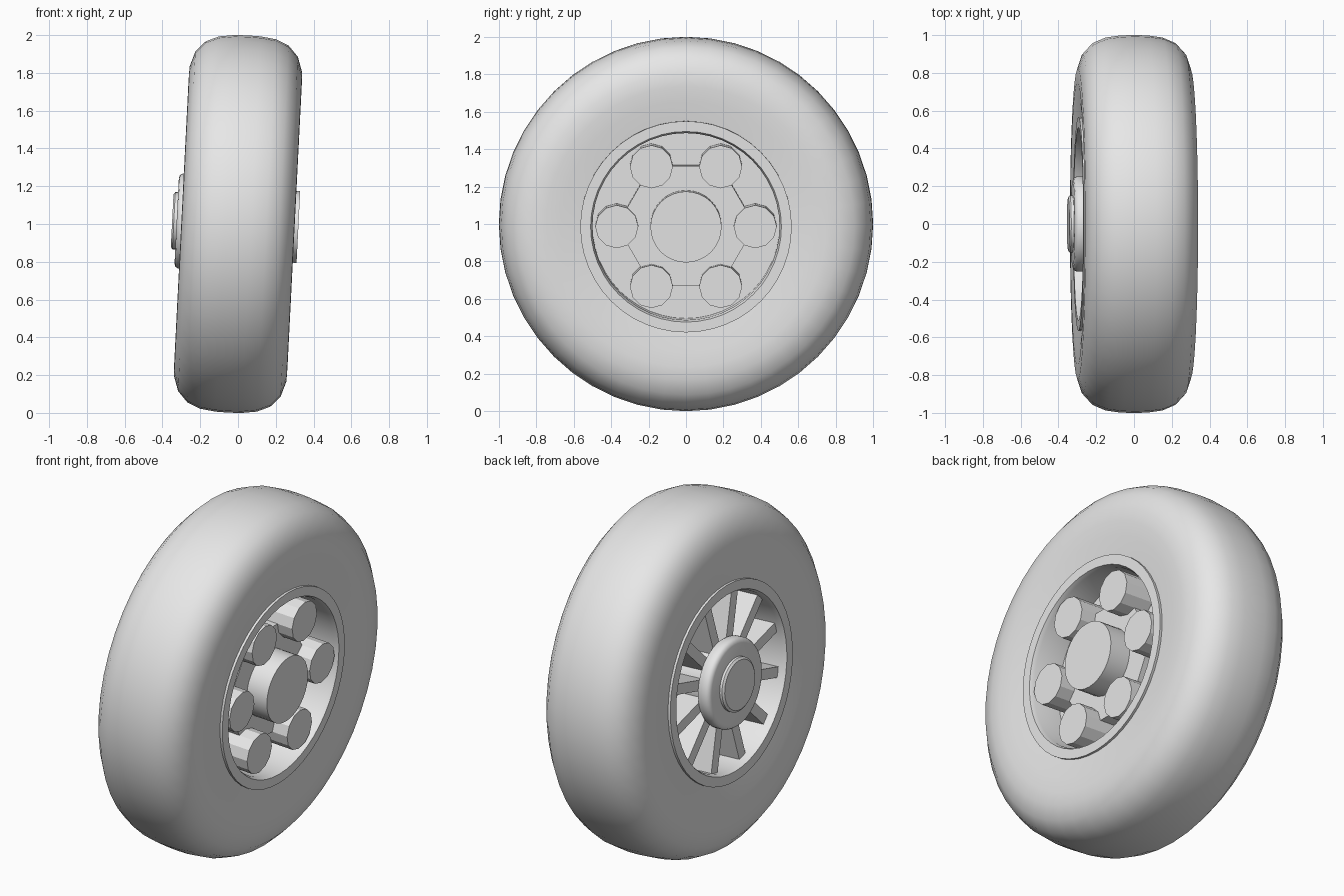
import bpy, bmesh, math
from mathutils import Matrix

if "Cube" in bpy.data.objects:
    bpy.data.objects.remove(bpy.data.objects["Cube"], do_unlink=True)

# Wheel axis runs along x, leaning slightly towards +x at the top
LEAN = Matrix.Translation((0, 0, 1)) @ Matrix.Rotation(math.radians(2.9), 4, 'Y')

grey = bpy.data.materials.new("plain_grey")
grey.use_nodes = True
grey.diffuse_color = (0.8, 0.8, 0.8, 1)
grey.node_tree.nodes["Principled BSDF"].inputs["Base Color"].default_value = (0.8, 0.8, 0.8, 1)


def finish(bm, name, smooth=None):
    bmesh.ops.remove_doubles(bm, verts=bm.verts, dist=1e-5)
    bmesh.ops.recalc_face_normals(bm, faces=bm.faces)
    mesh = bpy.data.meshes.new(name)
    bm.to_mesh(mesh)
    bm.free()
    mesh.materials.append(grey)
    obj = bpy.data.objects.new(name, mesh)
    bpy.context.collection.objects.link(obj)
    obj.matrix_world = LEAN
    if smooth:
        bpy.ops.object.select_all(action='DESELECT')
        obj.select_set(True)
        bpy.context.view_layer.objects.active = obj
        bpy.ops.object.shade_smooth_by_angle(angle=math.radians(smooth))
    return obj


def lathe(name, profile, segments=48, closed=False, smooth=None, y=0, z=0):
    """Turn (axial position, radius) points around the wheel axis."""
    bm = bmesh.new()
    rings = []
    for s in range(segments):
        a = 2 * math.pi * s / segments
        rings.append([bm.verts.new((u, y + r * math.cos(a), z + r * math.sin(a)))
                      for u, r in profile])
    count = len(profile)
    for s in range(segments):
        here, there = rings[s], rings[(s + 1) % segments]
        for i in range(count if closed else count - 1):
            j = (i + 1) % count
            bm.faces.new((here[i], here[j], there[j], there[i]))
    return finish(bm, name, smooth)


def drum(name, u0, u1, radius, segments, smooth=None, **place):
    return lathe(name, [(u0, 0), (u0, radius), (u1, radius), (u1, 0)],
                 segments, smooth=smooth, **place)


# Tyre: half section mirrored across the middle
half = [(0.07, 0.998), (0.15, 0.987), (0.22, 0.957), (0.272, 0.9), (0.298, 0.82),
        (0.3, 0.75), (0.294, 0.67), (0.28, 0.56), (0.2, 0.54)]
tyre_section = [(-u, r) for u, r in reversed(half)] + [(0, 1.0)] + half
lathe("tyre", tyre_section, closed=True, smooth=60)

# Rim barrel with a lip on both sides
rim_half = [(0.2, 0.545), (0.27, 0.565), (0.295, 0.565), (0.295, 0.51), (0.27, 0.5)]
rim_section = rim_half + [(-u, r) for u, r in reversed(rim_half)]
lathe("rim", rim_section, closed=True, smooth=30)
drum("wheel_disc", 0.05, 0.1, 0.505, 48)

# Outer side: hexagonal plate, round hub and a ring of bolts
drum("hexagon_plate", 0.1, 0.19, 0.37, 6)
drum("outer_hub", 0.1, 0.32, 0.19, 32, smooth=30)
for i in range(6):
    a = math.radians(60 * i)
    drum(f"bolt_{i + 1}", 0.1, 0.285, 0.115, 12,
         y=0.37 * math.cos(a), z=0.37 * math.sin(a))

# Inner side: rounded flanged hub with a raised cap
lathe("inner_hub", [(0.05, 0), (0.05, 0.2), (-0.24, 0.2), (-0.25, 0.245), (-0.265, 0.252),
                    (-0.305, 0.252), (-0.32, 0.243), (-0.325, 0.225), (-0.325, 0)], smooth=50)
lathe("inner_cap", [(-0.3, 0), (-0.3, 0.152), (-0.34, 0.152), (-0.349, 0.14), (-0.349, 0)],
      32, smooth=30)

# Radial spokes between the inner hub and the rim
SPOKES = 12
bm = bmesh.new()
for i in range(SPOKES):
    turn = Matrix.Rotation(2 * math.pi * (i + 0.5) / SPOKES, 4, 'X')
    bmesh.ops.create_cube(bm, size=1, matrix=turn @ Matrix.Translation((-0.175, 0, 0.34))
                          @ Matrix.Diagonal((0.15, 0.06, 0.33, 1)))
finish(bm, "spokes")
